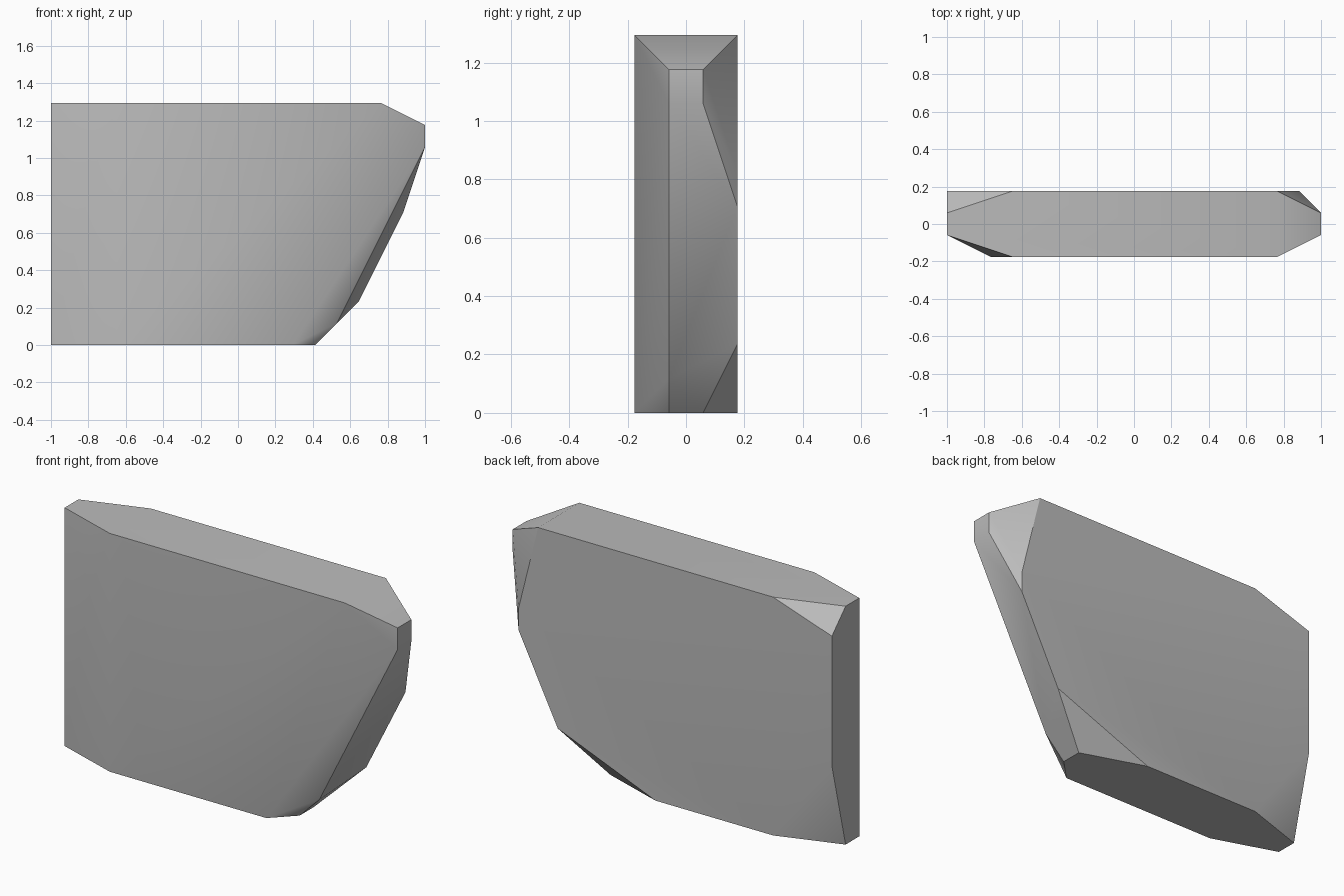
import bpy
import bmesh
import math
from mathutils import Vector

default_cube = bpy.data.objects.get("Cube")
if default_cube:
    bpy.data.objects.remove(default_cube, do_unlink=True)

# The slab is cut on a coarse grid: 17 cells long, 3 deep, 11 high
LENGTH, DEPTH, HEIGHT = 17, 3, 11
CELL = 2 / LENGTH


def make_material(name, grey):
    material = bpy.data.materials.new(name)
    material.use_nodes = True
    colour = (grey, grey, grey, 1)
    material.diffuse_color = colour
    material.node_tree.nodes["Principled BSDF"].inputs["Base Color"].default_value = colour
    return material


def grid_point(column, row, level):
    return Vector((column - LENGTH / 2, row - DEPTH / 2, level)) * CELL


def make_hull(name, corners, material):
    mesh = bpy.data.meshes.new(name)
    shape = bmesh.new()
    for corner in corners:
        shape.verts.new(grid_point(*corner))
    hull = bmesh.ops.convex_hull(shape, input=shape.verts)
    loose = {v for v in hull["geom_interior"] + hull["geom_unused"]
             if isinstance(v, bmesh.types.BMVert)}
    bmesh.ops.delete(shape, geom=list(loose), context="VERTS")
    bmesh.ops.dissolve_limit(shape, angle_limit=math.radians(0.1),
                             verts=shape.verts, edges=shape.edges)
    bmesh.ops.recalc_face_normals(shape, faces=shape.faces)
    shape.to_mesh(mesh)
    shape.free()
    mesh.materials.append(material)
    slab = bpy.data.objects.new(name, mesh)
    bpy.context.collection.objects.link(slab)
    bpy.context.view_layer.objects.active = slab
    slab.select_set(True)
    bpy.ops.object.shade_smooth_by_angle(angle=math.radians(30))
    return slab


# Corners that match on the front and back: (column, row, level)
paired = [
    (0, 1, HEIGHT), (3, 0, HEIGHT), (15, 0, HEIGHT),    # top outline
    (LENGTH, 1, 10), (LENGTH, 1, 9),                    # blunt right tip
    (0, 1, 0), (3, 0, 0), (12, 1, 0),                   # base outline
]
corners = paired + [(c, DEPTH - r, l) for c, r, l in paired]

# Uneven chips along the front
corners += [(2, 0, 8), (11, 0, 0), (13, 1, 1)]
# Uneven chips along the back
corners += [(0, DEPTH, 10), (0, DEPTH, 4), (9, DEPTH, 0),
            (14, DEPTH, 2), (16, DEPTH, 6), (16, DEPTH, 7)]

make_hull("stone_slab", corners, make_material("stone grey", 0.5))
